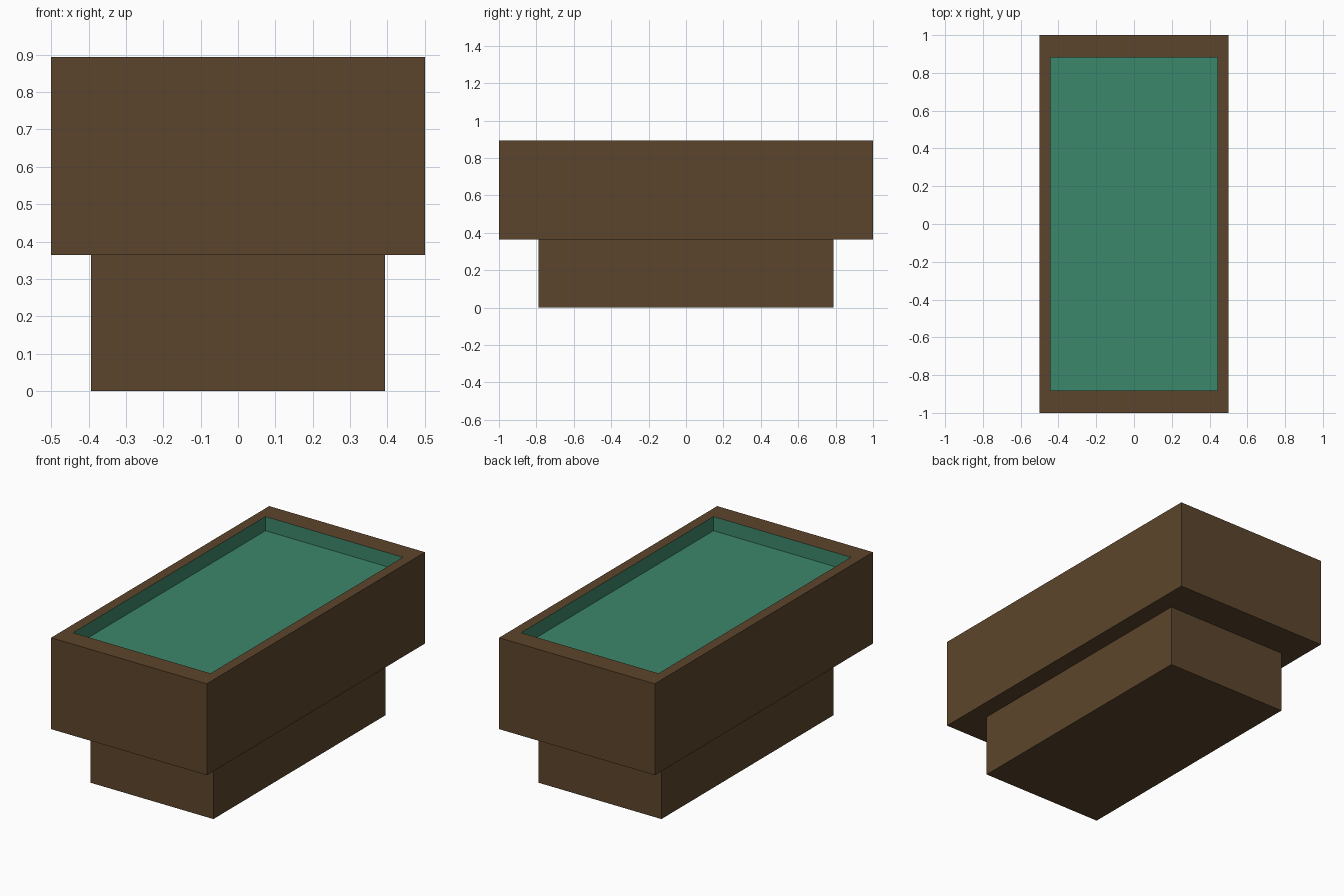
import bpy, bmesh
from mathutils import Vector

if "Cube" in bpy.data.objects:
    bpy.data.objects.remove(bpy.data.objects["Cube"])


def material(name, rgb):
    m = bpy.data.materials.new(name)
    m.diffuse_color = (*rgb, 1)
    m.use_nodes = True
    m.node_tree.nodes["Principled BSDF"].inputs["Base Color"].default_value = m.diffuse_color
    return m


wood = material("brown wood", (0.107, 0.060, 0.025))
felt = material("green felt", (0.046, 0.242, 0.150))


def box(name, hx, hy, z0, z1, recess=None):
    """Box of half sizes hx, hy; recess = (scale, depth) sinks the top face."""
    bm = bmesh.new()
    bmesh.ops.create_cube(bm, size=2)
    for v in bm.verts:
        v.co = (v.co.x * hx, v.co.y * hy, z1 if v.co.z > 0 else z0)
    if recess:
        scale, depth = recess
        top = max(bm.faces, key=lambda f: f.calc_center_median().z)
        # rim: inset, then place the opening in proportion to the box
        bmesh.ops.inset_region(bm, faces=[top], thickness=0.05)
        for v in top.verts:
            v.co.x = hx * scale * (1 if v.co.x > 0 else -1)
            v.co.y = hy * scale * (1 if v.co.y > 0 else -1)
        # sunken playing surface with felt-lined sides
        walls = bmesh.ops.inset_region(bm, faces=[top], thickness=0)["faces"]
        bmesh.ops.translate(bm, verts=top.verts[:], vec=Vector((0, 0, -depth)))
        for f in walls + [top]:
            f.material_index = 1
    bm.normal_update()
    me = bpy.data.meshes.new(name)
    bm.to_mesh(me)
    bm.free()
    me.materials.append(wood)
    me.materials.append(felt)
    ob = bpy.data.objects.new(name, me)
    bpy.context.collection.objects.link(ob)
    return ob


# Narrow plinth and wide table body with sunken felt bed
box("base", 0.394, 0.788, 0, 0.364)
box("table_body", 0.5, 1.0, 0.364, 0.894, recess=(0.882, 0.082))
